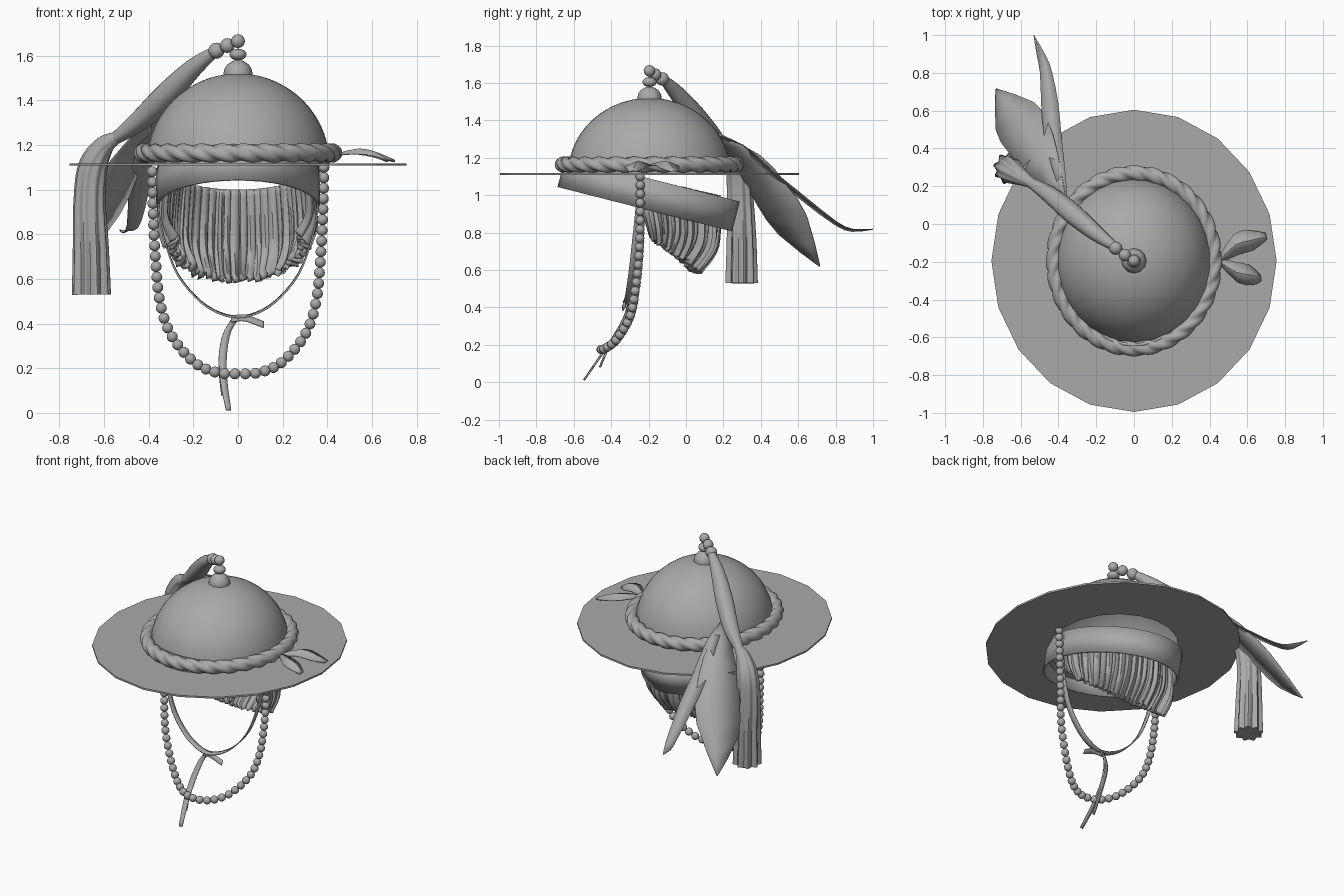
import bpy, bmesh, math
from math import sin, cos, pi, radians
from mathutils import Vector, Matrix

if "Cube" in bpy.data.objects:
    bpy.data.objects.remove(bpy.data.objects["Cube"])

grey = bpy.data.materials.new("plain grey")
grey.use_nodes = True
tone = (0.4, 0.4, 0.4, 1)
grey.diffuse_color = tone
grey.node_tree.nodes["Principled BSDF"].inputs["Base Color"].default_value = tone

CY = -0.195  # hat axis in y


def finish(name, bm, angle=35, thick=0):
    bmesh.ops.recalc_face_normals(bm, faces=bm.faces[:])
    me = bpy.data.meshes.new(name)
    bm.to_mesh(me)
    bm.free()
    me.materials.append(grey)
    ob = bpy.data.objects.new(name, me)
    bpy.context.collection.objects.link(ob)
    if thick:
        mod = ob.modifiers.new("thickness", "SOLIDIFY")
        mod.thickness = thick
        mod.offset = 0
    if angle:
        bpy.ops.object.select_all(action="DESELECT")
        ob.select_set(True)
        bpy.context.view_layer.objects.active = ob
        bpy.ops.object.shade_smooth_by_angle(angle=radians(angle))
    return ob


def grid(name, nu, nv, fn, wrap_u=False, wrap_v=False, caps=False, **kw):
    """Surface from fn(u, v); u runs along, v runs around."""
    bm = bmesh.new()
    ru, rv = nu + (not wrap_u), nv + (not wrap_v)
    rows = [[bm.verts.new(fn(i / nu, j / nv)) for j in range(rv)] for i in range(ru)]
    for i in range(nu):
        a, b = rows[i], rows[(i + 1) % ru]
        for j in range(nv):
            k = (j + 1) % rv
            bm.faces.new((a[j], a[k], b[k], b[j]))
    if caps:
        bm.faces.new(rows[0])
        bm.faces.new(rows[-1])
    bmesh.ops.remove_doubles(bm, verts=bm.verts[:], dist=1e-5)
    return finish(name, bm, **kw)


def along(pts, t):
    """Point at t in 0..1 on a smooth curve through pts."""
    p = [Vector(q) for q in pts]
    s = min(max(t, 0), 1) * (len(p) - 1)
    i = min(int(s), len(p) - 2)
    f = s - i
    a, b, c, d = p[max(i - 1, 0)], p[i], p[i + 1], p[min(i + 2, len(p) - 1)]
    return b + 0.5 * f * (c - a + f * (2 * a - 5 * b + 4 * c - d + f * (3 * (b - c) + d - a)))


def tube(name, pts, radii, n=16, sides=14, flutes=0, depth=0, **kw):
    def fn(u, v):
        d = (along(pts, u + 0.01) - along(pts, u - 0.01)).normalized()
        x = d.cross(Vector((0.5, 0.8, 0.1))).normalized()
        r = along([(q, 0, 0) for q in radii], u).x
        r *= 1 + depth * u * cos(flutes * 2 * pi * v)
        return along(pts, u) + r * (x * cos(2 * pi * v) + d.cross(x) * sin(2 * pi * v))
    return grid(name, n, sides, fn, wrap_v=True, caps=True, **kw)


def strip(name, pts, half, widths, n=12, ridge=0, **kw):
    """Flat band along pts, spread sideways by the vector half."""
    h = Vector(half)

    def fn(u, v):
        w = along([(q, 0, 0) for q in widths], u).x
        return along(pts, u) + h * w * (2 * v - 1) + Vector((0, 0, ridge * w * (1 - abs(2 * v - 1))))
    return grid(name, n, 2, fn, **kw)


def ball(bm, loc, r, stretch=(1, 1, 1)):
    m = Matrix.Translation(loc) @ Matrix.Diagonal((*stretch, 1))
    bmesh.ops.create_uvsphere(bm, u_segments=12, v_segments=8, radius=r, matrix=m)


# Brim, a thin faceted ring
def brim(u, v):
    rx, ry, z = [(0.755, 0.8, 1.118), (0.755, 0.8, 1.107), (0.38, 0.41, 1.107), (0.38, 0.41, 1.118)][round(u * 4) % 4]
    return (rx * cos(2 * pi * v), CY + ry * sin(2 * pi * v), z)


grid("brim", 4, 20, brim, wrap_u=True, wrap_v=True, angle=0)


# Dome crown
def dome(u, v):
    e, a = u * pi / 2, 2 * pi * v
    return (0.41 * cos(e) * cos(a), CY + 0.435 * cos(e) * sin(a), 1.115 + 0.405 * sin(e))


grid("crown_dome", 14, 40, dome, wrap_v=True)


# Twisted rope around the crown
def rope(u, v):
    a, b = 2 * pi * u, 2 * pi * v
    r = 0.031 + 0.012 * abs(cos(1.5 * b + 14 * a))
    return ((0.424 + r * cos(b)) * cos(a), CY + (0.464 + r * cos(b)) * sin(a), 1.164 + r * sin(b))


grid("twisted_rope", 280, 24, rope, wrap_u=True, wrap_v=True, angle=50)


# Tilted head band
def band(u, v):
    a, h = 2 * pi * v, 0.165 * u
    y = 0.46 * sin(a)
    return (0.36 * cos(a), -0.22 + y + 0.247 * h, 0.925 - 0.255 * y + 0.969 * h)


grid("head_band", 1, 40, band, wrap_v=True, thick=0.014)


# Hair at the back of the head, pleated into locks
def hair(u, v):
    a = (v - 0.5) * radians(196)
    s, c = sin(a), cos(a)
    top = Vector((0.325 * s, -0.23 + 0.41 * c, 1.09 - 0.09 * c))
    low = Vector((0.29 * s, -0.16 + 0.20 * c, 0.765 - 0.17 * c + 0.012 * sin(57 * a)))
    mid = top.lerp(low, 0.62) + Vector((0.035 * s, 0.05 * c + 0.01, -0.02))
    p = along([top, mid, low], u)
    lock = (v * 17 + 0.25 * sin(v * 40)) % 1
    strand = (0.05 * lock + 0.014 * sin(v * 190)) * (0.3 + u) - 0.03
    return p + strand * Vector((0.7 * s, 0.7 * c, -0.3 * u))


grid("back_hair", 12, 170, hair, thick=0.025, angle=40)

# Hanging bead strand, evenly spaced
half_loop = [(0.385, -0.245, 1.1), (0.38, -0.245, 0.9), (0.37, -0.25, 0.7), (0.35, -0.27, 0.5),
             (0.3, -0.3, 0.35), (0.2, -0.37, 0.23), (0.1, -0.43, 0.182), (0, -0.455, 0.175)]
loop = half_loop + [(-x, y, z) for x, y, z in half_loop[-2::-1]]
bm = bmesh.new()
last = None
for i in range(3001):
    p = along(loop, i / 3000)
    if last is None or (p - last).length > 0.0468:
        ball(bm, p, 0.0245)
        last = p
finish("bead_strand", bm)

# Chin ribbon with its tied ends
half_tie = [(0.365, -0.24, 1.08), (0.355, -0.255, 0.9), (0.325, -0.27, 0.76), (0.27, -0.285, 0.62),
            (0.18, -0.3, 0.51), (0.09, -0.31, 0.45), (0, -0.32, 0.43)]
tie = half_tie + [(-x, y, z) for x, y, z in half_tie[-2::-1]]
strip("chin_ribbon", tie, (0, 0.018, 0.003), [1, 1], n=40, thick=0.007)
strip("ribbon_short_end", [(-0.03, -0.32, 0.42), (0.03, -0.33, 0.425), (0.115, -0.33, 0.395)],
      (0, 0.008, 0.014), [1, 1], thick=0.006)
strip("ribbon_long_end", [(0, -0.31, 0.43), (-0.045, -0.32, 0.37), (-0.065, -0.37, 0.27),
                          (-0.065, -0.45, 0.15), (-0.042, -0.545, 0.012)],
      (0.016, 0.004, 0), [0.8, 1, 1, 1, 0.7], thick=0.006)
strip("ribbon_second_end", [(-0.02, -0.31, 0.42), (-0.06, -0.33, 0.34), (-0.075, -0.4, 0.22), (-0.065, -0.46, 0.08)],
      (0.012, 0.004, 0), [0.8, 1, 1, 0.8], thick=0.006)

# Finial with stacked beads and the beads leading to the cord
bm = bmesh.new()
ball(bm, (0, CY, 1.515), 0.066)
ball(bm, (0, CY, 1.605), 0.038, (1, 1, 0.7))
ball(bm, (0, CY, 1.665), 0.031)
ball(bm, (-0.048, -0.165, 1.645), 0.033)
ball(bm, (-0.097, -0.128, 1.622), 0.036)
finish("finial_beads", bm)

# Padded cord running down the crown, ending in a tassel
tube("padded_cord", [(-0.11, -0.115, 1.615), (-0.2, -0.05, 1.545), (-0.32, 0.05, 1.425),
                     (-0.44, 0.15, 1.31), (-0.555, 0.225, 1.225)],
     [0.025, 0.042, 0.054, 0.046, 0.026], flutes=5, depth=0.04, sides=20)
tube("tassel", [(-0.54, 0.215, 1.235), (-0.6, 0.25, 1.195), (-0.65, 0.28, 1.1), (-0.665, 0.29, 0.95),
                (-0.66, 0.295, 0.75), (-0.657, 0.295, 0.53)],
     [0.026, 0.045, 0.064, 0.068, 0.074, 0.079], flutes=9, depth=0.13, sides=72, n=24)

# Two feathers trailing at the back
strip("long_feather", [(-0.36, 0.12, 1.33), (-0.40, 0.3, 1.26), (-0.43, 0.47, 1.11), (-0.445, 0.63, 0.98),
                       (-0.465, 0.8, 0.85), (-0.49, 0.89, 0.812), (-0.53, 1.0, 0.818)],
      (0.045, 0.005, 0.012), [0.2, 0.75, 1, 1, 0.7, 0.5, 0.02], ridge=0.012, thick=0.005, angle=20)
strip("wide_feather", [(-0.38, 0.15, 1.33), (-0.49, 0.34, 1.17), (-0.56, 0.46, 1.0),
                       (-0.63, 0.57, 0.84), (-0.73, 0.715, 0.62)],
      (0.1, 0.075, 0.05), [0.15, 0.8, 1.05, 1, 0.02], n=8, ridge=0.012, thick=0.005, angle=20)

# Pair of small leaves resting on the left of the brim
for side, tip_y, tip_x in (("rear", -0.065, 0.7), ("front", -0.285, 0.67)):
    mid_y = (tip_y * 2 + CY) / 3
    strip(side + "_leaf", [(0.45, CY, 1.155), (0.54, mid_y, 1.16), (0.62, (mid_y + tip_y) / 2, 1.145), (tip_x, tip_y, 1.125)],
          (-0.01, 0.055, 0), [0.3, 1, 0.95, 0.3], n=6, ridge=0.022, thick=0.005, angle=20)
